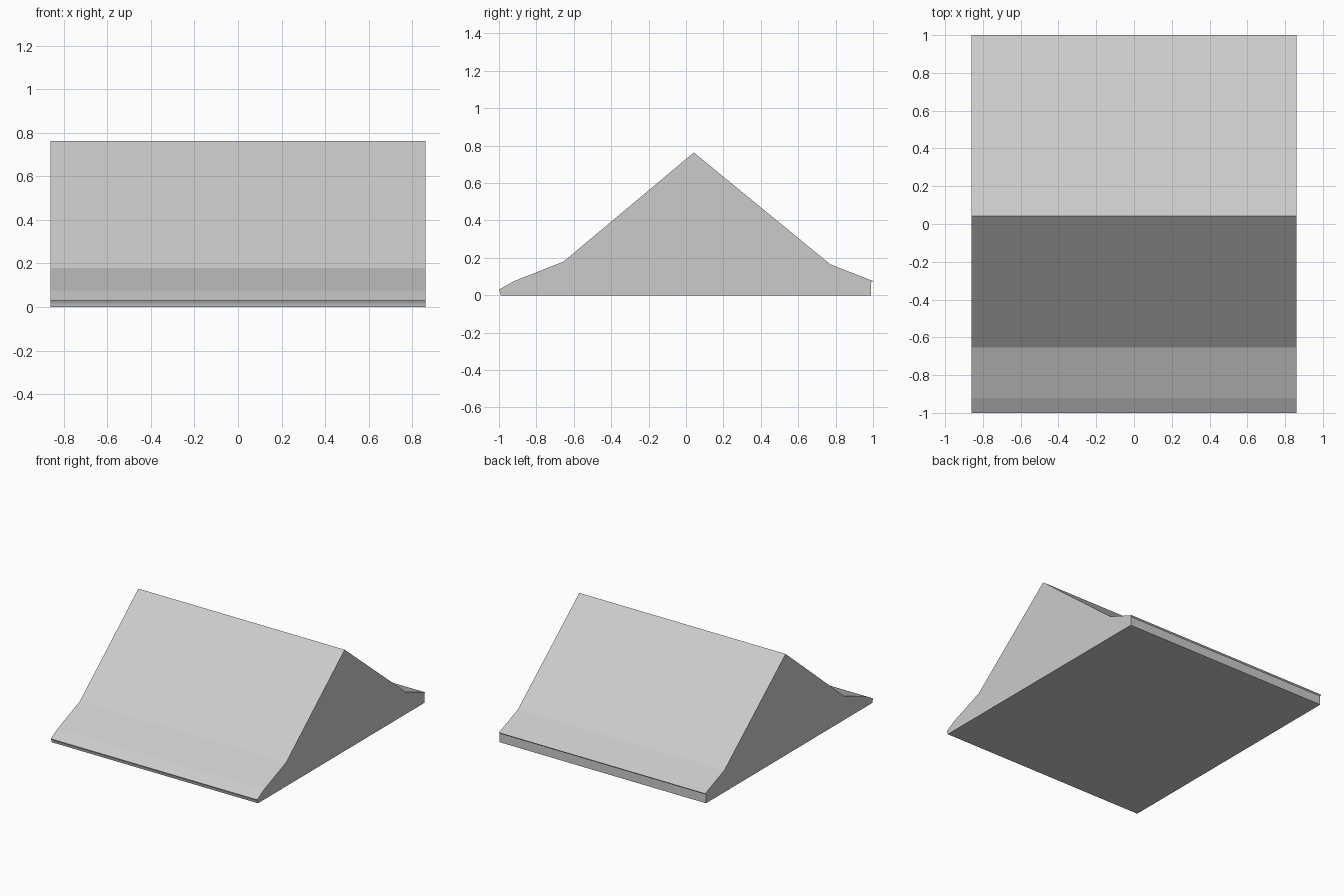
import bpy
import bmesh

cube = bpy.data.objects.get("Cube")
if cube:
    bpy.data.objects.remove(cube, do_unlink=True)

# Plain grey surface
GREY = (0.6, 0.6, 0.6, 1.0)
grey = bpy.data.materials.new("light_grey")
grey.use_nodes = True
grey.diffuse_color = GREY
grey.node_tree.nodes["Principled BSDF"].inputs["Base Color"].default_value = GREY

# Ridge cross-section (y, z), from the front foot over the peak to the back foot
HALF_WIDTH = 0.86
profile = [(-0.99, 0), (-0.993, 0.015), (-1, 0.03), (-0.92, 0.075),
           (-0.655, 0.18), (0.042, 0.763), (0.772, 0.165),
           (1, 0.076), (0.99, 0.068), (0.99, 0)]

# Extrude the cross-section across the full width
bm = bmesh.new()
section = bm.faces.new([bm.verts.new((-HALF_WIDTH, y, z)) for y, z in profile])
result = bmesh.ops.extrude_face_region(bm, geom=[section], use_keep_orig=True)
moved = [v for v in result["geom"] if isinstance(v, bmesh.types.BMVert)]
bmesh.ops.translate(bm, verts=moved, vec=(2 * HALF_WIDTH, 0, 0))
bmesh.ops.recalc_face_normals(bm, faces=bm.faces)

mesh = bpy.data.meshes.new("ridge_block")
bm.to_mesh(mesh)
bm.free()
mesh.materials.append(grey)
ridge = bpy.data.objects.new("ridge_block", mesh)
bpy.context.collection.objects.link(ridge)
